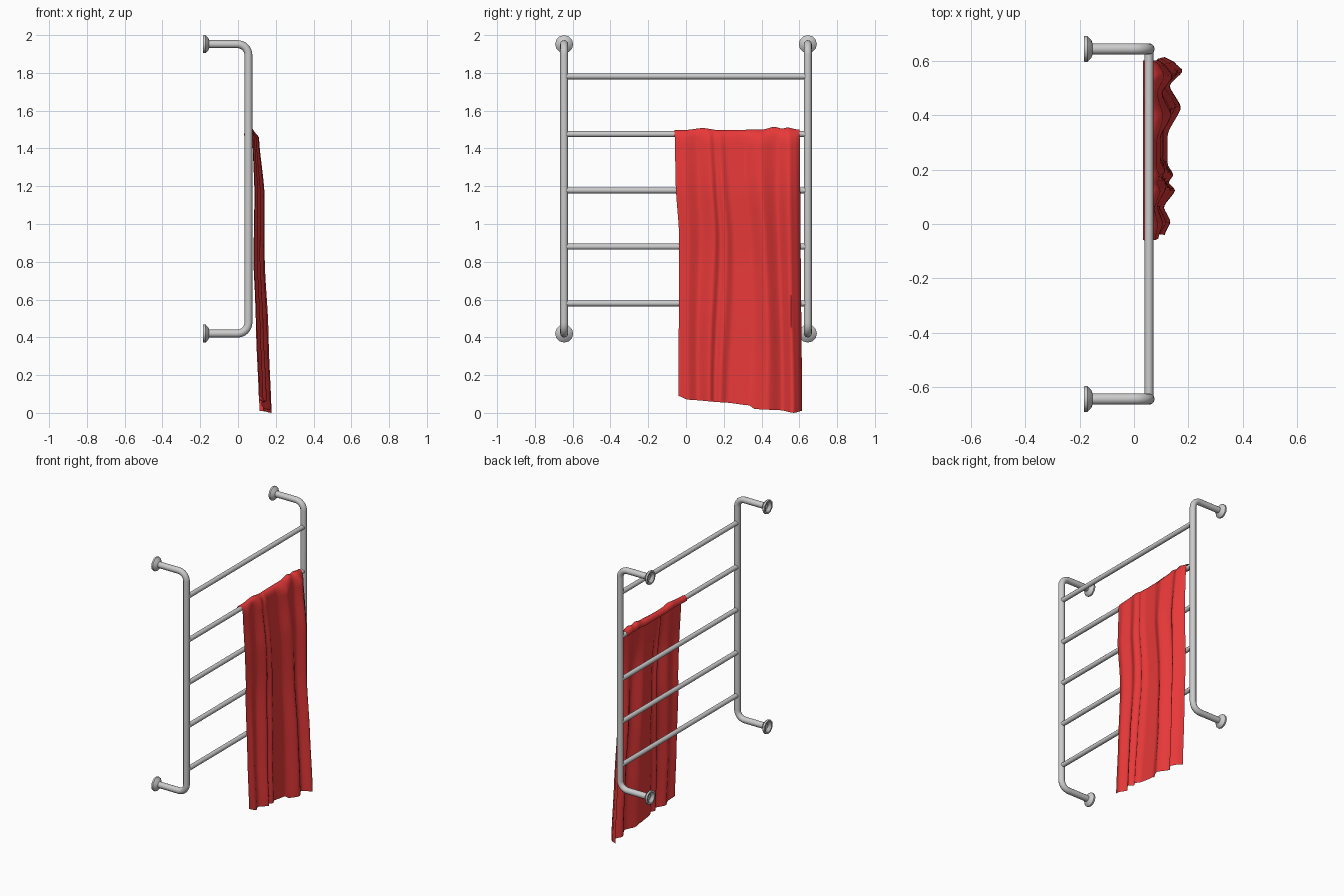
import bpy, bmesh, math

if "Cube" in bpy.data.objects:
    bpy.data.objects.remove(bpy.data.objects["Cube"])

POST_X, POST_Y = 0.055, 0.645
Z_LOW, Z_HIGH = 0.42, 1.952


def make_mesh(name, verts, faces, angle=35):
    me = bpy.data.meshes.new(name)
    me.from_pydata(verts, [], faces)
    bm = bmesh.new()
    bm.from_mesh(me)
    bmesh.ops.recalc_face_normals(bm, faces=bm.faces)
    bm.to_mesh(me)
    bm.free()
    ob = bpy.data.objects.new(name, me)
    bpy.context.collection.objects.link(ob)
    bpy.ops.object.select_all(action='DESELECT')
    ob.select_set(True)
    bpy.context.view_layer.objects.active = ob
    bpy.ops.object.shade_smooth_by_angle(angle=math.radians(angle))
    return ob


def tube(name, pts, radius):
    cu = bpy.data.curves.new(name, 'CURVE')
    cu.dimensions = '3D'
    cu.bevel_depth = radius
    cu.bevel_resolution = 4
    cu.use_fill_caps = True
    sp = cu.splines.new('POLY')
    sp.points.add(len(pts) - 1)
    for p, co in zip(sp.points, pts):
        p.co = (*co, 1)
    sp.use_smooth = True
    ob = bpy.data.objects.new(name, cu)
    bpy.context.collection.objects.link(ob)
    return ob


def flange(name, y, z, n=12):
    profile = [(-0.152, 0.019), (-0.157, 0.032), (-0.172, 0.048),
               (-0.184, 0.047), (-0.184, 0.036), (-0.168, 0.019)]
    verts = [(x, y + r * math.cos(2 * math.pi * i / n), z + r * math.sin(2 * math.pi * i / n))
             for x, r in profile for i in range(n)]
    m = len(profile)
    faces = [(j * n + i, j * n + (i + 1) % n, (j + 1) % m * n + (i + 1) % n, (j + 1) % m * n + i)
             for j in range(m) for i in range(n)]
    return make_mesh(name, verts, faces)


def interp(table, t):
    # eased interpolation through (position, value) pairs
    if t <= table[0][0]:
        return table[0][1]
    for (a, va), (b, vb) in zip(table, table[1:]):
        if t <= b:
            u = (t - a) / (b - a)
            u = 0.5 * u + 0.5 * u * u * (3 - 2 * u)
            return va + (vb - va) * u
    return table[-1][1]


# Bent side posts with wall flanges
R = 0.058
for side, y in (("left", -POST_Y), ("right", POST_Y)):
    path = [(-0.165, y, Z_LOW)]
    for k in range(9):
        a = -math.pi / 2 + k * math.pi / 16
        path.append((POST_X - R + R * math.cos(a), y, Z_LOW + R + R * math.sin(a)))
    for k in range(9):
        a = k * math.pi / 16
        path.append((POST_X - R + R * math.cos(a), y, Z_HIGH - R + R * math.sin(a)))
    path.append((-0.165, y, Z_HIGH))
    tube(f"post_{side}", path, 0.021)
    flange(f"wall_flange_lower_{side}", y, Z_LOW)
    flange(f"wall_flange_upper_{side}", y, Z_HIGH)

# Horizontal rails
for i, z in enumerate((0.58, 0.88, 1.178, 1.476, 1.782)):
    tube(f"rail_{i + 1}", [(POST_X, -POST_Y, z), (POST_X, POST_Y, z)], 0.016)

# Towel: fold shape across the width, depth down the length, wrapped over a rail
fold = [(-0.05, 0.05), (0.0, 0.35), (0.06, 0.0), (0.13, 0.6), (0.16, 0.25), (0.19, 0.5),
        (0.23, 0.2), (0.33, 0.2), (0.42, 0.9), (0.50, 0.3), (0.56, 1.0), (0.595, 0.55), (0.615, 0.05)]
hem = [(-0.05, 0.09), (0.0, 0.07), (0.2, 0.055), (0.33, 0.04), (0.36, 0.02),
       (0.5, 0.014), (0.57, 0.0), (0.62, 0.012)]
base = [(0.0, 0.11), (0.4, 0.095), (0.8, 0.081), (1.15, 0.087), (1.46, 0.076)]
depth = [(0.0, 0.07), (0.4, 0.068), (0.8, 0.062), (1.15, 0.056), (1.46, 0.035)]
crest = [(0.0, 0.0), (0.1, 0.011), (0.18, 0.0), (0.42, 0.003), (0.48, 0.018), (0.52, 0.008),
         (0.55, 0.014), (0.6, 0.004)]
left_edge = [(0.0, -0.04), (0.9, -0.036), (1.2, -0.055), (1.5, -0.06)]
right_edge = [(0.0, 0.615), (0.9, 0.607), (1.5, 0.602)]
wrap = [(0.033, 1.466, 0.0), (0.034, 1.482, 0.0), (0.042, 1.493, 0.05),
        (0.055, 1.497, 0.12), (0.067, 1.492, 0.25), (0.074, 1.478, 0.45)]
COLS, ROWS = 72, 34
rows = [(x, z, a, True) for x, z, a in wrap]
rows += [(0, 1.46 * (1 - k / ROWS), 1, False) for k in range(ROWS + 1)]
verts = []
for x0, z, a, over in rows:
    y0, y1 = interp(left_edge, z), interp(right_edge, z)
    for c in range(COLS + 1):
        u = c / COLS
        s = -0.05 + 0.665 * u
        drift = 0.018 * math.sin(math.pi * u) * math.sin(3.2 * z + 5 * u)
        f = interp(fold, s + drift)
        if over:
            x = x0 + 0.035 * a * f
            zz = z + interp(crest, s) * (1 if z > 1.49 else 0.6)
        else:
            x = interp(base, z) + interp(depth, z) * f
            h = interp(hem, s)
            zz = h + z * (1.46 - h) / 1.46
        verts.append((x, y0 + (y1 - y0) * u, zz))
W = COLS + 1
faces = [(r * W + c, (r + 1) * W + c, (r + 1) * W + c + 1, r * W + c + 1)
         for r in range(len(rows) - 1) for c in range(COLS)]
towel = make_mesh("towel", verts, faces, 60)
# Face the cloth outward
if sum(p.normal.x for p in towel.data.polygons) < 0:
    towel.data.flip_normals()
red = bpy.data.materials.new("towel_red")
red.diffuse_color = (0.8, 0.04, 0.04, 1)
red.use_nodes = True
red.node_tree.nodes["Principled BSDF"].inputs["Base Color"].default_value = red.diffuse_color
towel.data.materials.append(red)
